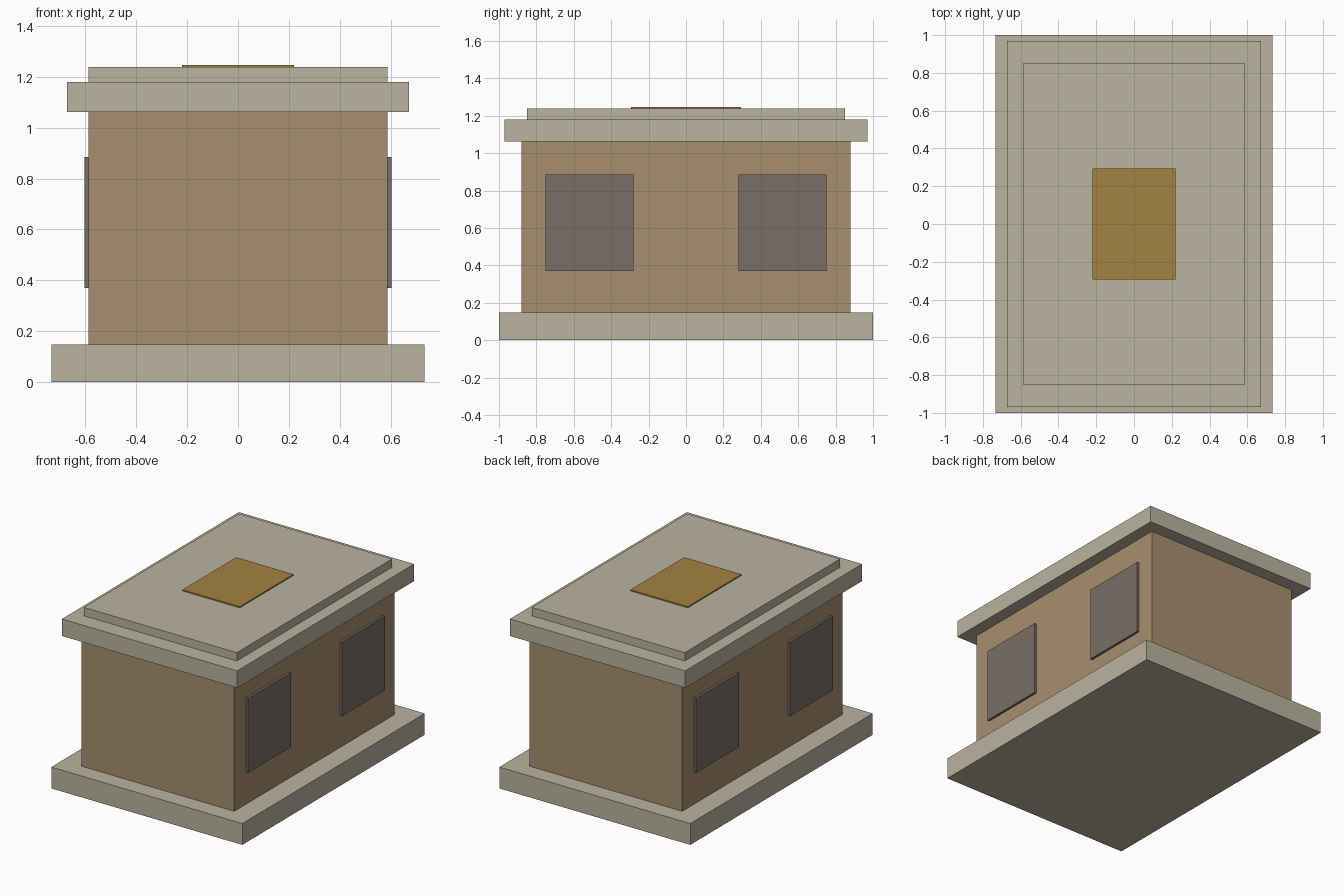
import bpy
from mathutils import Vector

cube = bpy.data.objects.get("Cube")
if cube:
    bpy.data.objects.remove(cube, do_unlink=True)


def linear(c):
    c /= 255
    return c / 12.92 if c <= 0.04045 else ((c + 0.055) / 1.055) ** 2.4


def material(name, *rgb):
    mat = bpy.data.materials.new(name)
    mat.use_nodes = True
    color = (*[linear(c) for c in rgb], 1)
    mat.diffuse_color = color
    mat.node_tree.nodes["Principled BSDF"].inputs["Base Color"].default_value = color
    return mat


def box(name, mat, low, high):
    """Box spanning two opposite corners."""
    low, high = Vector(low), Vector(high)
    bpy.ops.mesh.primitive_cube_add(size=1)
    obj = bpy.context.object
    obj.name = name
    center, size = (low + high) / 2, high - low
    for v in obj.data.vertices:
        v.co = v.co * size
    obj.location = center
    obj.data.materials.append(mat)
    return obj


def slab(name, mat, half_x, half_y, bottom, top):
    return box(name, mat, (-half_x, -half_y, bottom), (half_x, half_y, top))


stone = material("pale stone", 186, 179, 159)
wall = material("tan wall", 167, 143, 110)
dark = material("dark window", 121, 111, 102)
gold = material("old gold", 162, 130, 65)

# Stacked body, from the ground up
slab("base", stone, 0.733, 1.0, 0, 0.148)
slab("walls", wall, 0.587, 0.88, 0.148, 1.062)
slab("roof_slab", stone, 0.673, 0.97, 1.062, 1.18)
slab("roof_cap", stone, 0.587, 0.851, 1.18, 1.238)
slab("roof_plate", gold, 0.22, 0.295, 1.238, 1.246)

# Two raised window panels on each long side
for side, sx in (("left", 1), ("right", -1)):
    for end, sy in (("front", -1), ("back", 1)):
        box(f"window_{side}_{end}", dark,
            (min(sx * 0.58, sx * 0.603), sy * 0.515 - 0.235, 0.37),
            (max(sx * 0.58, sx * 0.603), sy * 0.515 + 0.235, 0.885))
